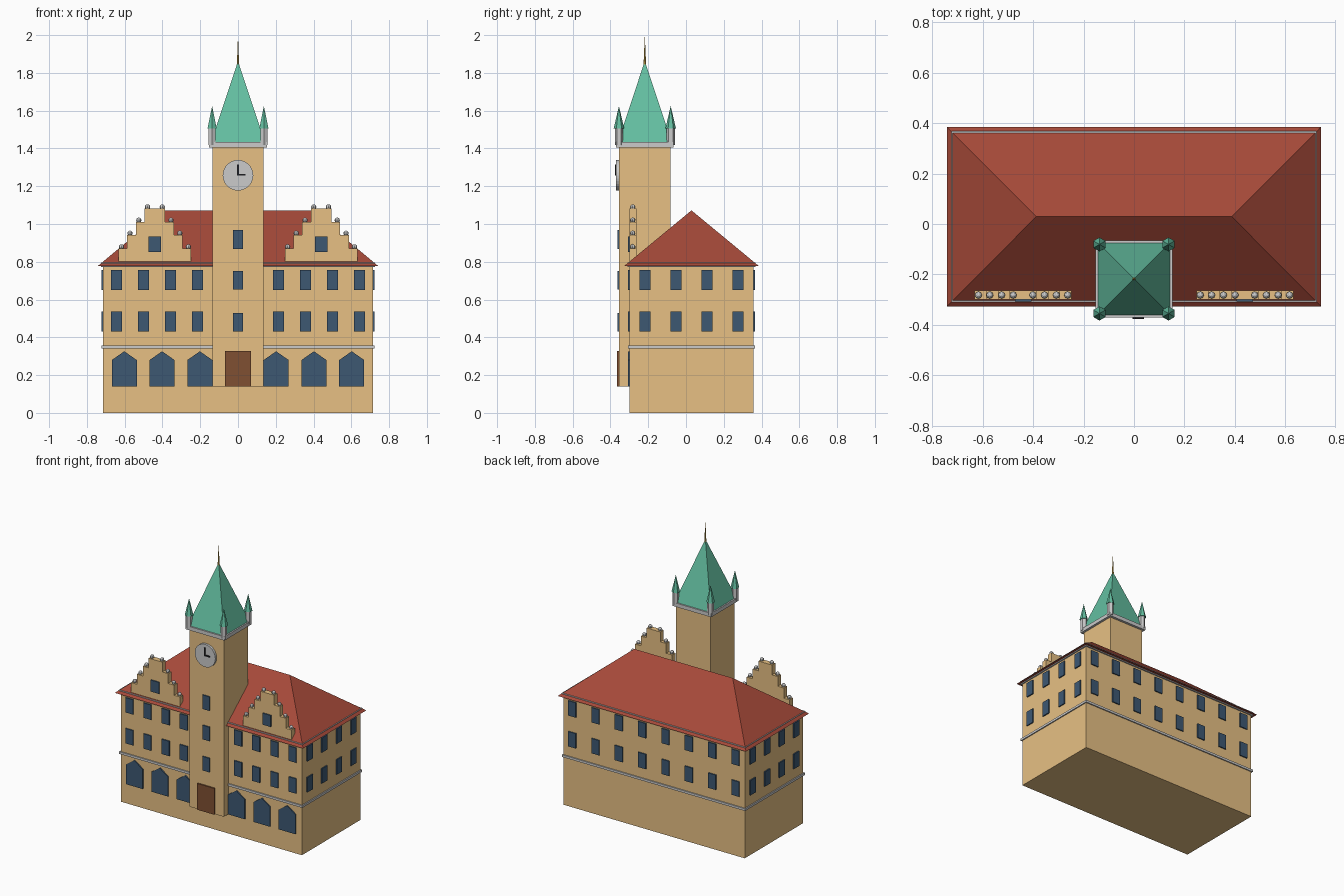
import bpy, bmesh, math

if "Cube" in bpy.data.objects:
    bpy.data.objects.remove(bpy.data.objects["Cube"])

def mat(name, r, g, b):
    m = bpy.data.materials.new(name)
    m.diffuse_color = (r, g, b, 1)
    m.use_nodes = True
    m.node_tree.nodes["Principled BSDF"].inputs["Base Color"].default_value = m.diffuse_color
    return m

TAN = mat("sandstone", 0.80, 0.53, 0.23)
RED = mat("roof_tile", 0.38, 0.067, 0.041)
GREEN = mat("copper", 0.127, 0.52, 0.356)
BLUE = mat("glass", 0.047, 0.098, 0.171)
BROWN = mat("wood", 0.216, 0.08, 0.032)
GOLD = mat("gilding", 0.6, 0.38, 0.07)
DARK = mat("iron", 0.012, 0.012, 0.014)

def finish(name, bm, m=None):
    bmesh.ops.recalc_face_normals(bm, faces=bm.faces)
    me = bpy.data.meshes.new(name)
    bm.to_mesh(me)
    bm.free()
    ob = bpy.data.objects.new(name, me)
    bpy.context.collection.objects.link(ob)
    if m:
        me.materials.append(m)
    return ob

def box(name, x0, x1, y0, y1, z0, z1, m=None):
    bm = bmesh.new()
    bmesh.ops.create_cube(bm, size=1)
    for v in bm.verts:
        v.co = (x1 if v.co.x > 0 else x0, y1 if v.co.y > 0 else y0, z1 if v.co.z > 0 else z0)
    return finish(name, bm, m)

def cone(name, x, y, z0, z1, r0, r1, n, m=None):
    bm = bmesh.new()
    bmesh.ops.create_cone(bm, cap_ends=True, segments=n, radius1=r0, radius2=r1, depth=z1 - z0)
    ob = finish(name, bm, m)
    ob.location = (x, y, (z0 + z1) / 2)
    return ob

def slab(name, pts, y0, y1, m=None):
    """Extrude an x-z outline from y0 to y1."""
    bm = bmesh.new()
    f = bm.faces.new([bm.verts.new((x, y0, z)) for x, z in pts])
    r = bmesh.ops.extrude_face_region(bm, geom=[f])
    for v in r["geom"]:
        if isinstance(v, bmesh.types.BMVert):
            v.co.y = y1
    return finish(name, bm, m)

def hip(name, cx, cy, hx, hy, ridge, z0, z1, m):
    """Hipped roof; ridge = half ridge length (0 gives a pyramid)."""
    bm = bmesh.new()
    b = [bm.verts.new((cx + sx * hx, cy + sy * hy, z0)) for sx, sy in ((-1, -1), (1, -1), (1, 1), (-1, 1))]
    l = bm.verts.new((cx - ridge, cy, z1))
    r = bm.verts.new((cx + ridge, cy, z1)) if ridge else l
    bm.faces.new(b)
    bm.faces.new([b[1], b[2], r])
    bm.faces.new([b[3], b[0], l])
    bm.faces.new([b[0], b[1], r, l] if ridge else [b[0], b[1], l])
    bm.faces.new([b[2], b[3], l, r] if ridge else [b[2], b[3], l])
    return finish(name, bm, m)

W, YF, YB = 0.714, -0.3, 0.358
YC = (YF + YB) / 2
TY, TW = -0.218, 0.136
TF = TY - TW
P = 0.008

# Main block, string course, cornice and roof
box("main_block", -W, W, YF, YB, 0, 0.785, TAN)
box("string_course", -W - P, W + P, YF - P, YB + P, 0.342, 0.358)
box("eaves_cornice", -W - 0.01, W + 0.01, YF - 0.01, YB + 0.01, 0.772, 0.797)
hip("main_roof", 0, YC, 0.742, 0.356, 0.388, 0.778, 1.072, RED)

# Upper windows on all four sides
for row, (z0, z1) in enumerate(((0.43, 0.536), (0.65, 0.756))):
    for s in (-1, 1):
        for i in range(4):
            x = s * (0.214 + 0.143 * i)
            box("front_window", x - 0.03, x + 0.03, YF - P, YF + 0.01, z0, z1, BLUE)
            x = s * (0.092 + 0.184 * i)
            box("back_window", x - 0.03, x + 0.03, YB - 0.01, YB + P, z0, z1, BLUE)
            y = YC + 0.164 * (i - 1.5)
            xs = sorted((s * (W - 0.01), s * (W + P)))
            box("side_window", xs[0], xs[1], y - 0.03, y + 0.03, z0, z1, BLUE)

# Ground floor arched windows
for s in (-1, 1):
    for i in range(3):
        x = s * (0.202 + 0.2 * i)
        slab("arched_window", [(x - 0.066, 0.14), (x + 0.066, 0.14), (x + 0.066, 0.28),
                               (x, 0.326), (x - 0.066, 0.28)], YF - P, YF + 0.01, BLUE)

# Stepped gables with ball finials
steps = [(0.192, 0.87), (0.147, 0.942), (0.1, 1.011), (0.054, 1.081)]
for s in (-1, 1):
    cx = s * 0.44
    right, z = [], 0.79
    for h, top in steps:
        right += [(h, z), (h, top)]
        z = top
    pts = [(cx + x, z) for x, z in right] + [(cx - x, z) for x, z in reversed(right)]
    slab("stepped_gable", pts, YF, -0.263, TAN)
    box("gable_window", cx - 0.033, cx + 0.033, YF - P, YF + 0.01, 0.852, 0.934, BLUE)
    for h, top in steps:
        for t in (-1, 1):
            bm = bmesh.new()
            bmesh.ops.create_uvsphere(bm, u_segments=8, v_segments=6, radius=0.014)
            finish("gable_ball", bm).location = (cx + t * (h - 0.015), -0.282, top + 0.009)

# Tower shaft, door and windows
box("tower", -TW, TW, TF, TY + TW, 0.14, 1.415, TAN)
box("door", -0.068, 0.068, TF - 0.01, TF + 0.01, 0.14, 0.327, BROWN)
for z in (0.43, 0.652, 0.868):
    box("tower_window", -0.027, 0.027, TF - P, TF + 0.01, z, z + 0.1, BLUE)

# Clock with two hands
dial = cone("clock_face", 0, TF - 0.009, 1.25, 1.266, 0.081, 0.081, 32)
dial.rotation_euler.x = math.pi / 2
box("minute_hand", -0.005, 0.005, TF - 0.022, TF - 0.014, 1.256, 1.315, DARK)
box("hour_hand", -0.005, 0.04, TF - 0.022, TF - 0.014, 1.256, 1.266, DARK)

# Tower crown, spire, finial and corner turrets
box("tower_cornice", -0.153, 0.153, TY - 0.153, TY + 0.153, 1.406, 1.433)
hip("spire", 0, TY, 0.143, 0.143, 0, 1.433, 1.863, GREEN)
cone("spire_finial", 0, TY, 1.84, 2.0, 0.007, 0, 6, GOLD)
for sx in (-1, 1):
    for sy in (-1, 1):
        x, y = sx * 0.137, TY + sy * 0.137
        cone("turret", x, y, 1.418, 1.51, 0.022, 0.022, 6)
        cone("turret_cap", x, y, 1.505, 1.625, 0.028, 0, 6, GREEN)
